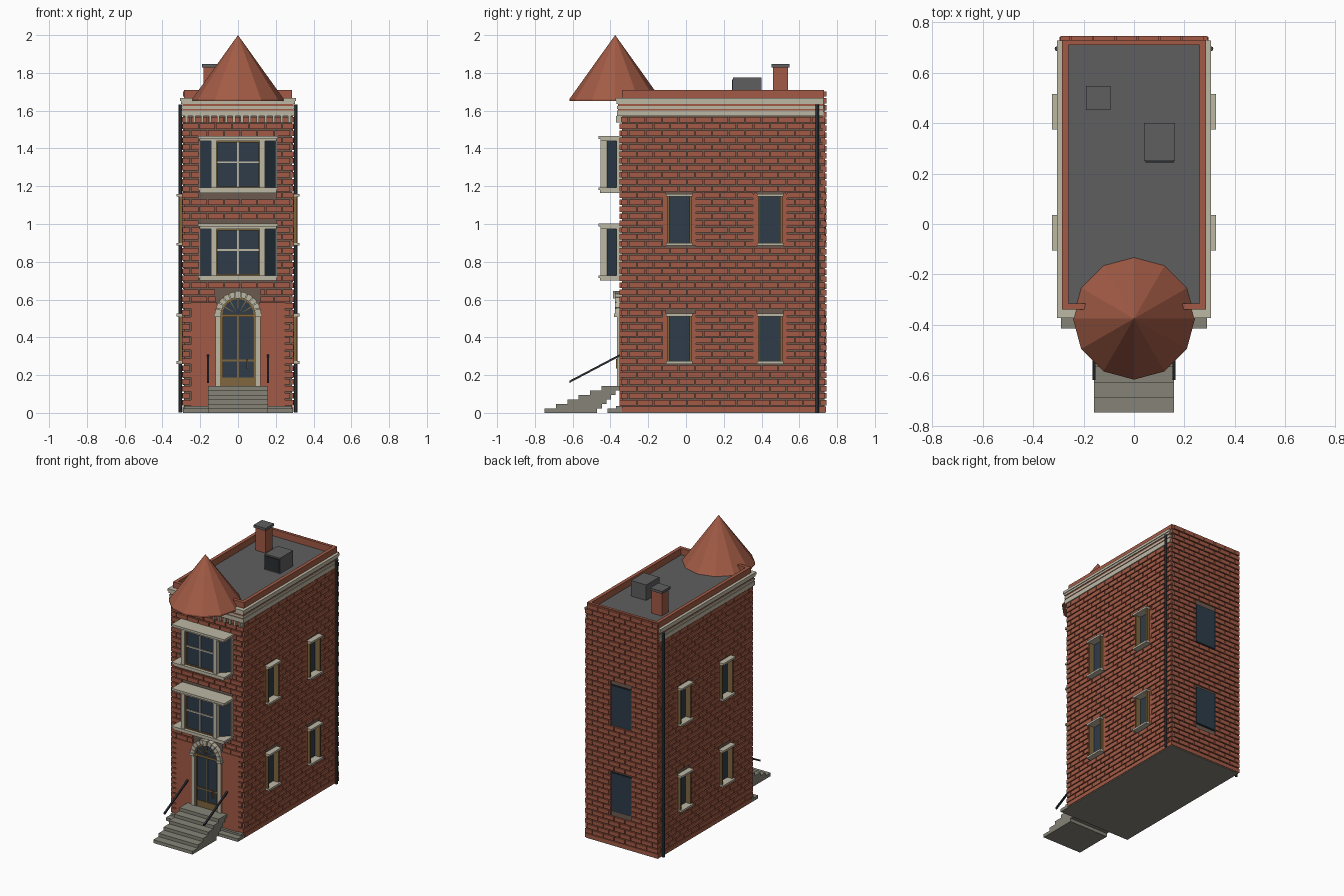
import bpy, bmesh, math, random
from mathutils import Vector

if "Cube" in bpy.data.objects:
    bpy.data.objects.remove(bpy.data.objects["Cube"])

random.seed(4)


def material(name, r, g, b):
    lin = [((c / 255 + 0.055) / 1.055) ** 2.4 for c in (r, g, b)]
    m = bpy.data.materials.new(name)
    m.diffuse_color = (*lin, 1)
    m.use_nodes = True
    m.node_tree.nodes["Principled BSDF"].inputs["Base Color"].default_value = m.diffuse_color
    return m


BRICK = material("red brick", 162, 90, 69)
MORTAR = material("mortar", 108, 90, 80)
STONE = material("pale stone", 190, 184, 165)
STEP = material("grey step stone", 134, 132, 119)
ROOF = material("roof grey", 95, 95, 95)
GLASS = material("dark glass", 46, 60, 73)
METAL = material("black metal", 42, 45, 51)
PIPE = material("pipe grey", 62, 66, 71)
WOOD = material("brown wood", 128, 102, 62)
TILE = material("terracotta cone", 162, 91, 69)


def finish(name, bm, mat):
    bmesh.ops.recalc_face_normals(bm, faces=bm.faces)
    me = bpy.data.meshes.new(name)
    bm.to_mesh(me)
    bm.free()
    me.materials.append(mat)
    ob = bpy.data.objects.new(name, me)
    bpy.context.collection.objects.link(ob)
    return ob


def extrude(bm, pts, step):
    """Closed prism: polygon of 3D points pushed along step."""
    a = [bm.verts.new(p) for p in pts]
    b = [bm.verts.new(Vector(p) + Vector(step)) for p in pts]
    bm.faces.new(a)
    bm.faces.new(b[::-1])
    for i in range(len(a)):
        j = (i + 1) % len(a)
        bm.faces.new((a[i], b[i], b[j], a[j]))


def boxes(name, mat, items, mirror=False):
    """Boxes given as x0, x1, y0, y1, z0, z1, optionally mirrored in x."""
    bm = bmesh.new()
    for x0, x1, y0, y1, z0, z1 in items:
        for s in ((1, -1) if mirror else (1,)):
            extrude(bm, [(s * x0, y0, z0), (s * x1, y0, z0), (s * x1, y1, z0), (s * x0, y1, z0)],
                    (0, 0, z1 - z0))
    return finish(name, bm, mat)


def prisms(name, mat, polys, step):
    bm = bmesh.new()
    for p in polys:
        extrude(bm, p, step)
    return finish(name, bm, mat)


def brick_cells(u0, u1, z0, z1, holes, row=0.0365, length=0.088, gap=0.0075):
    """Running bond rectangles, cut back around the openings."""
    cells = []
    n = round((z1 - z0) / row)
    h = (z1 - z0) / n
    for r in range(n):
        a, b = z0 + r * h, z0 + (r + 1) * h - gap
        u = u0 - (length / 2 if r % 2 else 0)
        while u < u1:
            spans = [(max(u, u0), min(u + length - gap * 0.7, u1))]
            for p, q, c, d in holes:
                if b > c and a < d:
                    spans = [s for l, m in spans for s in ((l, min(m, p)), (max(l, q), m))]
            cells += [(l, m, a, b) for l, m in spans if m - l > 0.012]
            u += length
    return cells


SIDE_Y = (-.035, .445)
LEVELS = ((.26, .525), (.885, 1.16))
W = .058

# ---- walls: solid core plus side skins that leave the window recesses --
boxes("wall_core", MORTAR, [(-.262, .262, -.34, .733, .004, 1.655)])
boxes("side_wall_skin", MORTAR,
      [(.255, .286, a, b, .004, 1.655) for a, b in ((-.34, SIDE_Y[0] - W), (SIDE_Y[0] + W, SIDE_Y[1] - W),
                                                    (SIDE_Y[1] + W, .733))] +
      [(.255, .286, y - W, y + W, a, b) for y in SIDE_Y
       for a, b in ((.004, .262), (.523, .887), (1.158, 1.655))], mirror=True)
boxes("underside", STEP, [(-.29, .29, -.345, .738, 0, .006)])
boxes("brick_plinth", BRICK, [(-.295, .295, -.34, .742, .006, .034)])

side_holes = [(y - .07, y + .07, a, b) for y in SIDE_Y for a, b in LEVELS]
boxes("side_bricks", BRICK, [(.28, .295 + random.uniform(-.001, .001), l, m, a, b) for l, m, a, b in
      brick_cells(-.345, .735, .04, 1.575, side_holes)], mirror=True)
back_holes = [(-.085, .085, a - .01, b + .01) for a, b in LEVELS]
boxes("back_bricks", BRICK, [(l, m, .725, .745, a, b) for l, m, a, b in
      brick_cells(-.292, .292, .04, 1.71, back_holes)])
front_holes = [(-.25, .25, 0, .585), (-.12, .12, 0, .64), (-.2, .2, .7, 1), (-.2, .2, 1.165, 1.465)]
boxes("front_bricks", BRICK, [(l, m, -.352, -.33, a, b) for l, m, a, b in
      brick_cells(-.292, .292, .04, 1.575, front_holes)])
boxes("entry_wall_panel", BRICK, [(.11, .25, -.353, -.33, .034, .585)], mirror=True)
# smooth brick margins beside the side windows
boxes("window_margin", BRICK, [(.28, .294, y + s * .077 - .012, y + s * .077 + .012, a, b)
      for y in SIDE_Y for s in (-1, 1) for a, b in LEVELS], mirror=True)

# ---- parapet and roof --------------------------------------------------
boxes("parapet", BRICK, [(-.285, -.26, -.34, .73, 1.65, 1.71), (.26, .285, -.34, .73, 1.65, 1.71),
      (-.26, .26, .71, .73, 1.65, 1.71), (-.26, .26, -.34, -.315, 1.65, 1.71)])
boxes("flat_roof", ROOF, [(-.262, .262, -.32, .712, 1.64, 1.662)])
boxes("chimney", BRICK, [(-.183, -.102, .46, .54, 1.66, 1.83)])
boxes("chimney_cap", ROOF, [(-.191, -.094, .452, .548, 1.828, 1.846)])
boxes("roof_unit", ROOF, [(.04, .163, .25, .4, 1.66, 1.775)])
boxes("roof_unit_grille", METAL, [(.045, .158, .243, .25, 1.67, 1.765)])

# ---- cornice -----------------------------------------------------------
BANDS = ((1.572, 1.602, .298, STONE), (1.602, 1.609, .293, BRICK), (1.609, 1.624, .298, STONE),
         (1.624, 1.636, .294, BRICK), (1.636, 1.650, .301, STONE), (1.650, 1.668, .306, STONE))
for i, (a, b, e, mat) in enumerate(BANDS):
    boxes(f"cornice_band_{i + 1}", mat,
          [(-e, e, -.067 - e, -.33, a, b), (-e, -.27, -.34, .728, a, b), (.27, e, -.34, .728, a, b)])
boxes("dentils", STONE, [(x - .007, x + .007, -.37, -.34, 1.538, 1.573)
      for x in [-.273 + .042 * i for i in range(14)]])

# ---- conical turret roof ----------------------------------------------
bm = bmesh.new()
apex = bm.verts.new((0, -.375, 2))
rings = [[bm.verts.new((.242 * math.cos(k * math.pi / 6), -.375 + .242 * math.sin(k * math.pi / 6), z))
          for k in range(12)] for z in (1.65, 1.662)]
bm.faces.new(rings[0])
for k in range(12):
    j = (k + 1) % 12
    bm.faces.new((rings[0][k], rings[0][j], rings[1][j], rings[1][k]))
    bm.faces.new((rings[1][k], rings[1][j], apex))
finish("turret_cone", bm, TILE)

# ---- bay windows -------------------------------------------------------
for n, z in (("lower", .70), ("upper", 1.165)):
    boxes(f"{n}_bay_sill", STONE, [(-.205, .205, -.455, -.34, z, z + .014),
                                   (-.212, .212, -.462, -.34, z + .014, z + .027)])
    boxes(f"{n}_bay_lintel", STONE, [(-.205, .205, -.452, -.34, z + .274, z + .286),
                                     (-.212, .212, -.462, -.34, z + .286, z + .302)])
    prisms(f"{n}_bay_glass", GLASS, [[(-.199, -.34, z + .02), (-.199, -.362, z + .02),
           (-.13, -.43, z + .02), (.13, -.43, z + .02), (.199, -.362, z + .02),
           (.199, -.34, z + .02)]], (0, 0, .26))
    boxes(f"{n}_bay_posts", STONE, [(.114, .143, -.453, -.405, z + .02, z + .28),
          (.198, .206, -.368, -.34, z + .02, z + .28)], mirror=True)
    boxes(f"{n}_bay_glazing_bars", STONE, [(-.004, .004, -.437, -.425, z + .02, z + .28),
          (-.12, .12, -.437, -.425, z + .158, z + .167)])
    boxes(f"{n}_bay_inner_frame", WOOD, [(-.12, .12, -.439, -.425, z + .027, z + .034),
          (-.12, .12, -.439, -.425, z + .266, z + .274), (-.118, -.108, -.439, -.425, z + .03, z + .27),
          (.108, .118, -.439, -.425, z + .03, z + .27)])

# ---- side and back windows --------------------------------------------
for n, y in zip(("front", "rear"), SIDE_Y):
    for f, (a, b) in zip(("lower", "upper"), LEVELS):
        tag = f"{n}_{f}_side_window"
        boxes(tag + "_glass", GLASS, [(.255, .272, y - .056, y + .056, a + .01, b - .01)], True)
        boxes(tag + "_trim", STONE, [(.258, .326, y - .07, y + .07, a, a + .014),
              (.258, .326, y - .07, y + .07, b - .014, b)], True)
        boxes(tag + "_frame", WOOD, [(.258, .312, y + s * .059 - .006, y + s * .059 + .006, a + .014, b - .014)
              for s in (-1, 1)], True)
boxes("back_window_frame", METAL, [(-.085, .085, .72, .738, a - .01, b + .01) for a, b in LEVELS])
boxes("back_window_glass", GLASS, [(-.08, .08, .725, .742, a - .005, b + .005) for a, b in LEVELS])

# ---- doorway -----------------------------------------------------------
CZ = .52


def arc_block(r0, r1, a0, a1, y, n=3):
    ang = [a0 + (a1 - a0) * i / n for i in range(n + 1)]
    return ([(r0 * math.cos(t), y, CZ + r0 * math.sin(t)) for t in ang] +
            [(r1 * math.cos(t), y, CZ + r1 * math.sin(t)) for t in ang[::-1]])


seg = math.pi / 11
prisms("arch_stones", STONE, [arc_block(.09, .122, k * seg + .02, (k + 1) * seg - .02, -.376)
       for k in range(11)], (0, .04, 0))
prisms("arch_backing", STONE, [arc_block(.09, .118, 0, math.pi, -.368, 16)], (0, .03, 0))
prisms("arch_keystone", STONE, [arc_block(.086, .126, math.pi / 2 - .13, math.pi / 2 + .13, -.386)], (0, .045, 0))
prisms("fanlight_glass", GLASS, [[(.092 * math.cos(k * math.pi / 14), -.356, CZ + .092 * math.sin(k * math.pi / 14))
       for k in range(15)]], (0, .03, 0))
prisms("fanlight_bars", WOOD, [arc_block(.02, .092, t - .04, t + .04, -.361, 1)
       for t in [math.pi * k / 6 for k in range(1, 6)]] + [arc_block(.082, .092, 0, math.pi, -.361, 12)], (0, .01, 0))
boxes("door_jamb_stones", STONE, [(.094, .12, -.366, -.34, .14, .52), (.09, .126, -.382, -.34, .508, .526)], True)
boxes("door_glass", GLASS, [(-.09, .09, -.352, -.33, .14, .52)])
boxes("door_frame", WOOD, [(-.094, -.08, -.362, -.34, .14, .52), (.08, .094, -.362, -.34, .14, .52),
      (-.09, .09, -.364, -.34, .508, .524), (-.08, .08, -.358, -.34, .14, .188),
      (-.08, .08, -.357, -.34, .272, .282), (-.004, .004, -.357, -.34, .18, .51)])
boxes("door_handle", WOOD, [(.046, .053, -.37, -.35, .235, .285)])

# ---- front steps -------------------------------------------------------
boxes("front_steps", STEP, [(-.158, .158, -.748 + .06 * i, -.47 + .024 * i, .0237 * i, .0237 * (i + 1))
      for i in range(6)])
boxes("landing", STEP, [(-.125, .125, -.40, -.34, .118, .142)])
boxes("front_base", STEP, [(-.29, .29, -.415, -.34, 0, .022), (-.285, .285, -.37, -.34, .022, .036)])
prisms("handrails", METAL, [[(x, -.618, .158), (x, -.618, .170), (x, -.352, .310), (x, -.352, .298)]
       for x in (-.165, .153)], (.012, 0, 0))

# ---- drainpipes --------------------------------------------------------
bm = bmesh.new()
for s in (-1, 1):
    extrude(bm, [(s * .306 + .009 * math.cos(k * math.pi / 4), .695 + .009 * math.sin(k * math.pi / 4), .003)
                 for k in range(8)], (0, 0, 1.63))
finish("drainpipes", bm, PIPE)
